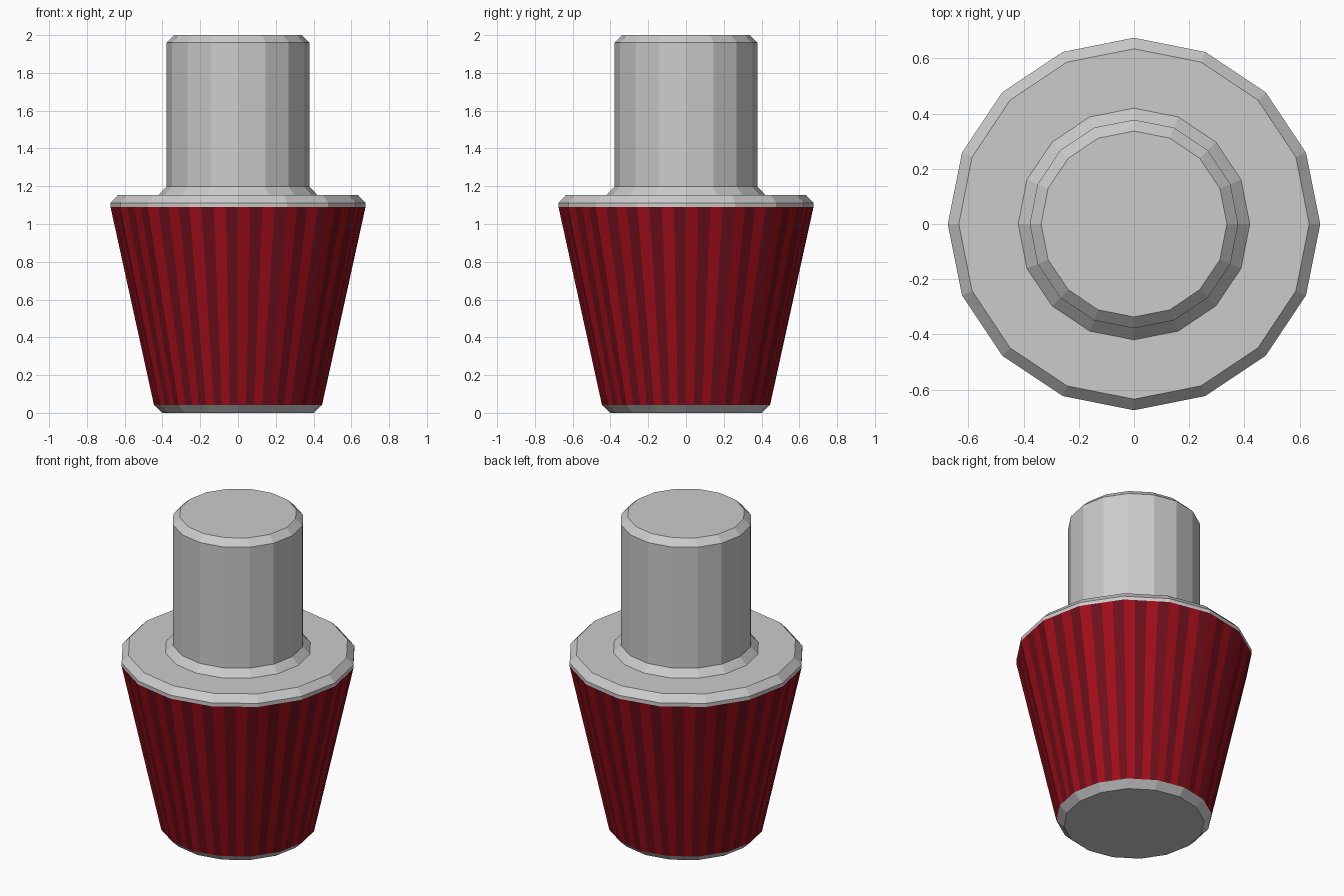
import bpy, bmesh
from math import sin, cos, pi
from mathutils import Vector

if "Cube" in bpy.data.objects:
    bpy.data.objects.remove(bpy.data.objects["Cube"])

SIDES = 16
STRIPES = 4  # stripes per flat side of the grip


def corner(i, r, z):
    a = 2 * pi * i / SIDES
    return Vector((r * cos(a), r * sin(a), z))


def finish(bm, name, mats=()):
    me = bpy.data.meshes.new(name)
    bm.to_mesh(me)
    bm.free()
    for m in mats:
        me.materials.append(m)
    ob = bpy.data.objects.new(name, me)
    bpy.context.collection.objects.link(ob)
    return ob


def lathe(name, profile, cap_bottom=False, cap_top=False):
    """Flat-sided turned part from (radius, height) pairs, bottom to top."""
    bm = bmesh.new()
    rings = [[bm.verts.new(corner(i, r, z)) for i in range(SIDES)] for r, z in profile]
    for lo, hi in zip(rings, rings[1:]):
        for i in range(SIDES):
            j = (i + 1) % SIDES
            bm.faces.new((lo[i], lo[j], hi[j], hi[i]))
    if cap_bottom:
        bm.faces.new(rings[0][::-1])
    if cap_top:
        bm.faces.new(rings[-1])
    return finish(bm, name)


def material(name, color):
    m = bpy.data.materials.new(name)
    m.diffuse_color = color
    m.use_nodes = True
    m.node_tree.nodes["Principled BSDF"].inputs["Base Color"].default_value = m.diffuse_color
    return m


# Chamfered base
lathe("base_cap", [(0.402, 0), (0.445, 0.042)], cap_bottom=True)

# Collar, fillet and shaft
lathe("collar_and_shaft", [(0.675, 1.09), (0.675, 1.112), (0.635, 1.154), (0.42, 1.154),
                           (0.378, 1.198), (0.378, 1.96), (0.337, 2.0)], cap_top=True)

# Tapered grip, each flat side split into alternating red stripes
bm = bmesh.new()
lower, upper = [], []
for i in range(SIDES):
    for s in range(STRIPES):
        t = s / STRIPES
        for ring, r, z in ((lower, 0.445, 0.042), (upper, 0.675, 1.09)):
            ring.append(bm.verts.new(corner(i, r, z).lerp(corner(i + 1, r, z), t)))
n = len(lower)
for k in range(n):
    j = (k + 1) % n
    f = bm.faces.new((lower[k], lower[j], upper[j], upper[k]))
    f.material_index = k % 2
finish(bm, "striped_grip", (material("red", (0.36, 0.004, 0.01, 1)),
                            material("dark_red", (0.15, 0.005, 0.01, 1))))
